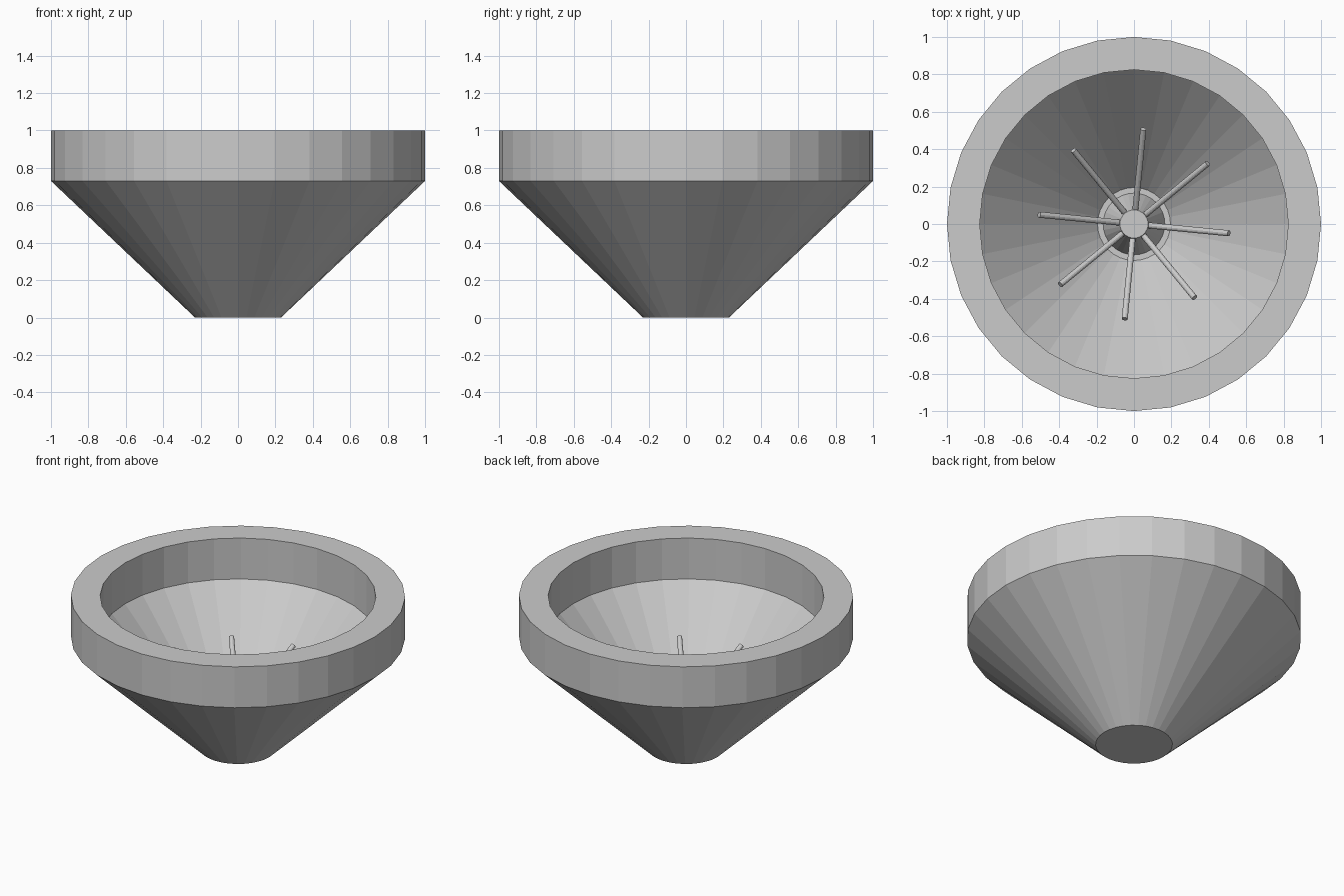
import bpy
import bmesh
from math import cos, sin, radians, tau
from mathutils import Vector

cube = bpy.data.objects.get("Cube")
if cube:
    bpy.data.objects.remove(cube, do_unlink=True)

SIDES = 32

# Material
grey = bpy.data.materials.new("light grey")
grey.use_nodes = True
colour = (0.6, 0.6, 0.6, 1)
grey.diffuse_color = colour
grey.node_tree.nodes["Principled BSDF"].inputs["Base Color"].default_value = colour


def add_object(name, bm):
    bmesh.ops.recalc_face_normals(bm, faces=bm.faces)
    mesh = bpy.data.meshes.new(name)
    bm.to_mesh(mesh)
    bm.free()
    mesh.materials.append(grey)
    obj = bpy.data.objects.new(name, mesh)
    bpy.context.collection.objects.link(obj)
    return obj


def lathe(name, profile):
    """Turn a (radius, height) profile about z, closing both ends with discs."""
    bm = bmesh.new()
    rings = [[bm.verts.new((r * cos(tau * i / SIDES), r * sin(tau * i / SIDES), z))
              for i in range(SIDES)] for r, z in profile]
    for a, b in zip(rings, rings[1:]):
        for i in range(SIDES):
            j = (i + 1) % SIDES
            bm.faces.new((a[i], a[j], b[j], b[i]))
    bm.faces.new(rings[0])
    bm.faces.new(rings[-1])
    return add_object(name, bm)


# Funnel-shaped bowl: base, outer cone, rim, inner wall, inner cone, floor
lathe("bowl", [(0.23, 0), (1, 0.73), (1, 1), (0.825, 1), (0.825, 0.73), (0.195, 0.04)])

# Tapered hub standing on the floor
lathe("hub", [(0.165, 0.04), (0.075, 0.27)])

# Eight rods fanning up and out from the hub
for n in range(8):
    angle = radians(-5.6 + 45 * n)
    out = Vector((cos(angle), sin(angle), 0))
    start = out * 0.06 + Vector((0, 0, 0.235))
    end = out * 0.51 + Vector((0, 0, 0.495))
    axis = end - start
    bm = bmesh.new()
    bmesh.ops.create_cone(bm, cap_ends=True, segments=12, radius1=0.016,
                          radius2=0.016, depth=axis.length)
    rod = add_object(f"rod_{n + 1}", bm)
    rod.location = (start + end) / 2
    rod.rotation_euler = axis.to_track_quat("Z", "Y").to_euler()
